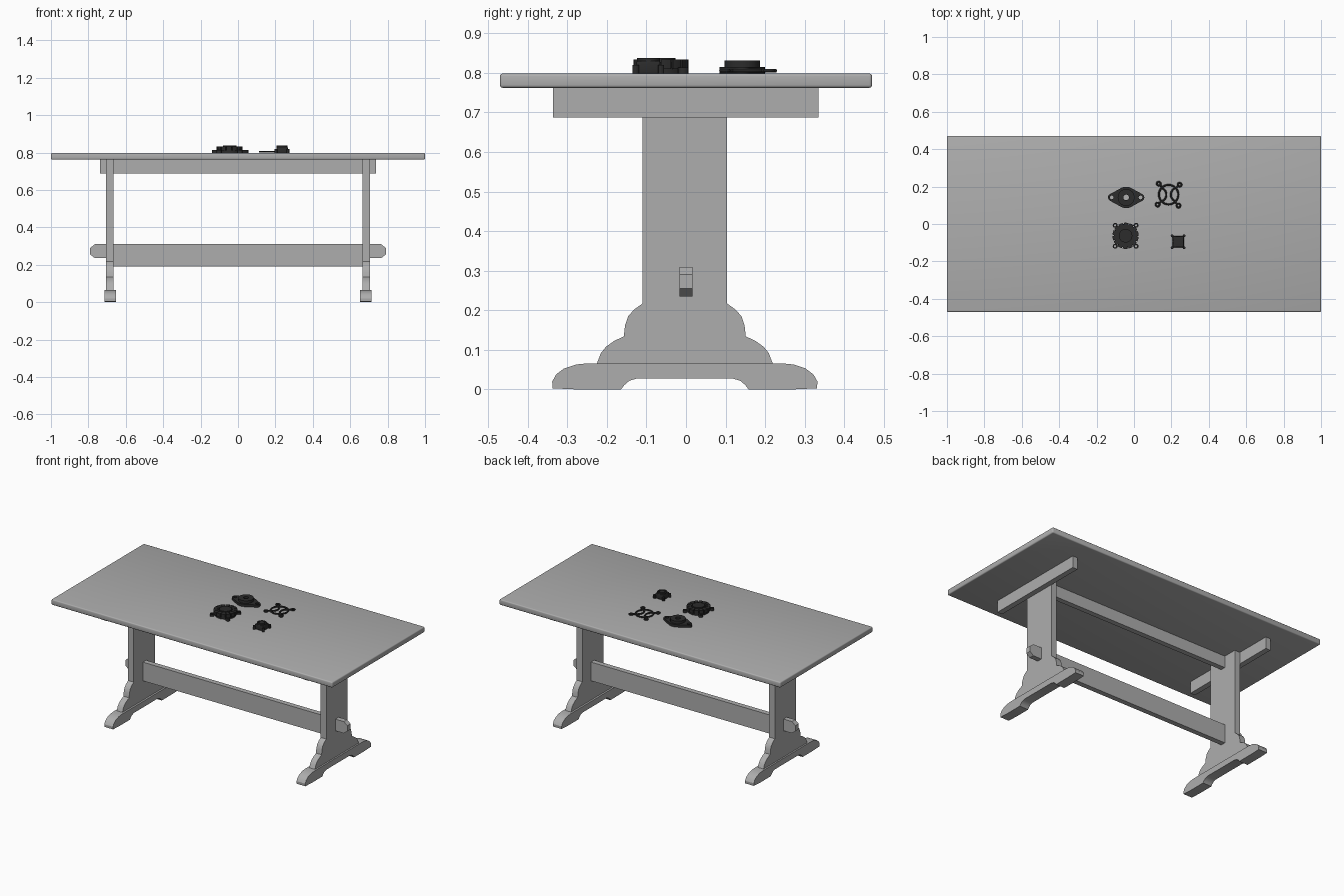
import bpy, bmesh, math
from math import cos, sin, pi, radians

if "Cube" in bpy.data.objects:
    bpy.data.objects.remove(bpy.data.objects["Cube"])


def material(name, v):
    m = bpy.data.materials.new(name)
    m.diffuse_color = (v, v, v, 1)
    m.use_nodes = True
    m.node_tree.nodes["Principled BSDF"].inputs["Base Color"].default_value = m.diffuse_color
    return m


GREY = material("light grey", 0.42)
DARK = material("charcoal", 0.025)


def add_object(name, data, mat):
    ob = bpy.data.objects.new(name, data)
    bpy.context.collection.objects.link(ob)
    data.materials.append(mat)
    return ob


def box(name, x, y, z, mat=GREY, bevel=0.0):
    bm = bmesh.new()
    bmesh.ops.create_cube(bm, size=1)
    for v in bm.verts:
        for i, (lo, hi) in enumerate((x, y, z)):
            v.co[i] = lo if v.co[i] < 0 else hi
    if bevel:
        bmesh.ops.bevel(bm, geom=bm.edges[:], offset=bevel, segments=3, profile=0.5, affect='EDGES')
    me = bpy.data.meshes.new(name)
    bm.to_mesh(me)
    bm.free()
    return add_object(name, me, mat)


def prism(name, pts, place, depth):
    """Extrude an outline; place(a, b) gives a 3D point, depth is the sweep vector."""
    bm = bmesh.new()
    f = bm.faces.new([bm.verts.new(place(a, b)) for a, b in pts])
    r = bmesh.ops.extrude_face_region(bm, geom=[f])
    bmesh.ops.translate(bm, vec=depth, verts=[g for g in r["geom"] if isinstance(g, bmesh.types.BMVert)])
    bmesh.ops.recalc_face_normals(bm, faces=bm.faces[:])
    me = bpy.data.meshes.new(name)
    bm.to_mesh(me)
    bm.free()
    return add_object(name, me, GREY)


def curve_mesh(name, loops, at, extrude=0.0, tube=0.0):
    """Filled outlines with holes (extrude) or round wires (tube), turned into a mesh."""
    cu = bpy.data.curves.new(name, 'CURVE')
    cu.dimensions = '3D' if tube else '2D'
    cu.fill_mode = 'FULL' if tube else 'BOTH'
    cu.extrude, cu.bevel_depth, cu.bevel_resolution = extrude, tube, 1
    for pts, closed in loops:
        s = cu.splines.new('POLY')
        s.points.add(len(pts) - 1)
        for p, (x, y) in zip(s.points, pts):
            p.co = (x, y, 0, 1)
        s.use_cyclic_u = closed
    tmp = bpy.data.objects.new("tmp", cu)
    bpy.context.collection.objects.link(tmp)
    dg = bpy.context.evaluated_depsgraph_get()
    me = bpy.data.meshes.new_from_object(tmp.evaluated_get(dg))
    bpy.data.objects.remove(tmp)
    me.materials.clear()
    ob = add_object(name, me, DARK)
    ob.location = at
    return ob


def arc(cx, cy, r, a0=0, a1=360, n=32):
    full = a1 - a0 == 360
    k = n if full else n - 1
    return [(cx + r * cos(radians(a0 + (a1 - a0) * i / k)),
             cy + r * sin(radians(a0 + (a1 - a0) * i / k))) for i in range(n)]


def plate(name, at, z0, z1, *loops):
    return curve_mesh(name, [(l, True) for l in loops], (at[0], at[1], (z0 + z1) / 2), extrude=(z1 - z0) / 2)


def mirrored(half):
    return half + [(-a, b) for a, b in reversed(half)]


# Table top
box("table_top", (-1, 1), (-0.47, 0.47), (0.762, 0.798), bevel=0.007)

# Trestle profiles (y, z), right half
LEG = mirrored([(0.107, 0.762), (0.107, 0.217), (0.128, 0.202), (0.143, 0.185), (0.151, 0.162),
                (0.154, 0.134), (0.178, 0.123), (0.199, 0.108), (0.212, 0.092), (0.222, 0.066)])
FOOT = mirrored([(0.245, 0.066), (0.275, 0.063), (0.305, 0.053), (0.325, 0.038), (0.335, 0.02),
                 (0.334, 0.003), (0.27, 0), (0.161, 0), (0.153, 0.011), (0.14, 0.022),
                 (0.12, 0.028)])
TENON = [(0.66, 0.235), (0.765, 0.235), (0.79, 0.255), (0.79, 0.29), (0.765, 0.31), (0.66, 0.31)]

for s, side in ((-1, "left"), (1, "right")):
    prism(side + "_leg_panel", LEG, lambda a, b: (s * 0.665, a - 0.003, b), (s * 0.04, 0, 0))
    prism(side + "_foot", FOOT, lambda a, b: (s * 0.653, a - 0.003, b), (s * 0.062, 0, 0))
    prism(side + "_tenon", TENON, lambda a, b: (s * a, -0.017, b), (0, 0.033, 0))
    box(side + "_cleat", sorted((s * 0.703, s * 0.738)), (-0.336, 0.335), (0.687, 0.763))

# Long rails between the trestles
box("stretcher", (-0.667, 0.667), (-0.017, 0.016), (0.19, 0.31))
box("upper_rail", (-0.667, 0.667), (-0.017, 0.016), (0.687, 0.763))

T = 0.797  # resting height of the small parts

# Diamond flange with a centre boss
c, R, r, d = (-0.042, 0.142), 0.057, 0.02, 0.077
a = math.degrees(math.acos((R - r) / d))
diamond = (arc(d, 0, r, -a, a, 12) + arc(0, 0, R, a, 180 - a, 14)
           + arc(-d, 0, r, 180 - a, 180 + a, 12) + arc(0, 0, R, 180 + a, 360 - a, 14))
plate("flange_plate", c, T, 0.814, diamond, arc(0, 0, 0.015), arc(d, 0, 0.01, n=16), arc(-d, 0, 0.01, n=16))
plate("flange_boss", c, 0.812, 0.831, arc(0, 0, 0.045), arc(0, 0, 0.015))

# Round fluted housing with corner lugs
c = (-0.045, -0.063)
plate("housing_base", c, T, 0.812, arc(0, 0, 0.063))
for i in range(14):
    a = i * 360 / 14
    plate("housing_segment", c, 0.81, 0.833,
          arc(0, 0, 0.07, a, a + 21, 5) + arc(0, 0, 0.04, a + 21, a, 5))
plate("housing_core", c, 0.81, 0.827, arc(0, 0, 0.062))
plate("housing_cap", c, 0.81, 0.837, arc(0, 0, 0.036))
for i in range(4):
    x, y = 0.056 * (-1) ** i, 0.056 * (-1) ** (i // 2)
    plate("housing_lug", (c[0] + x, c[1] + y), T, 0.813, arc(0, 0, 0.013, n=16), arc(0, 0, 0.006, n=12))

# Small square motor with corner lugs
c = (0.236, -0.095)
box("motor_body", (c[0] - 0.03, c[0] + 0.03), (c[1] - 0.03, c[1] + 0.03), (T, 0.83), DARK, 0.004)
plate("motor_cap", c, 0.828, 0.837, arc(0, 0, 0.029), arc(0, 0, 0.021))
plate("motor_hub", c, 0.828, 0.837, arc(0, 0, 0.016))
for i in range(4):
    x, y = 0.032 * (-1) ** i, 0.032 * (-1) ** (i // 2)
    plate("motor_lug", (c[0] + x, c[1] + y), T, 0.82, arc(0, 0, 0.008, n=12))

# Wire bracket: ring, two inward arcs, four arms with eyelets
wires = [(arc(0, 0, 0.052), True),
         (arc(-0.05, 0, 0.038, -66, 66, 12), False),
         (arc(0.05, 0, 0.038, 114, 246, 12), False)]
for a in (40, 130, 220, 310):
    u, v = cos(radians(a + 2)), sin(radians(a + 2))
    wires += [([(0.05 * u, 0.05 * v), (0.069 * u, 0.069 * v)], False),
              (arc(0.079 * u, 0.079 * v, 0.01, n=14), True)]
curve_mesh("wire_bracket", wires, (0.185, 0.157, 0.805), tube=0.005)

# Smooth curved parts, keep edges sharp
bpy.ops.object.select_all(action='DESELECT')
for ob in bpy.context.scene.objects:
    ob.select_set(True)
    bpy.context.view_layer.objects.active = ob
bpy.ops.object.shade_smooth_by_angle(angle=radians(30))
